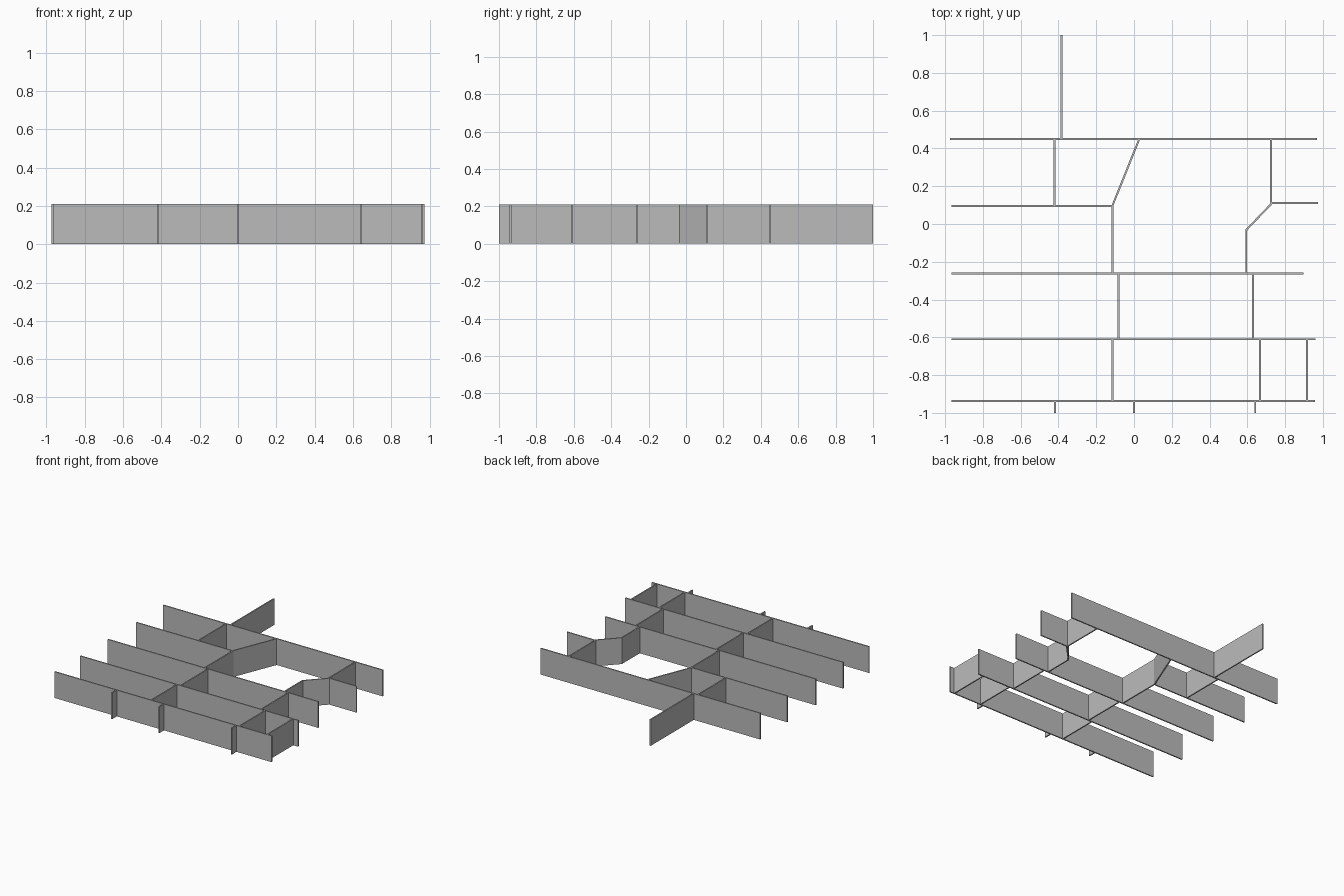
import bpy
import bmesh
from mathutils import Vector

cube = bpy.data.objects.get("Cube")
if cube:
    bpy.data.objects.remove(cube, do_unlink=True)

HEIGHT = 0.21
THICK = 0.01

grey = bpy.data.materials.new("plain_grey")
grey.use_nodes = True
colour = (0.5, 0.5, 0.5, 1)
grey.diffuse_color = colour
grey.node_tree.nodes["Principled BSDF"].inputs["Base Color"].default_value = colour


def wall(name, *path):
    """Upright panel following a plan path, with mitred corners."""
    pts = [Vector(p) for p in path]
    dirs = [(b - a).normalized() for a, b in zip(pts, pts[1:])]
    bm = bmesh.new()
    rings = []
    for i, p in enumerate(pts):
        before, after = dirs[max(i - 1, 0)], dirs[min(i, len(dirs) - 1)]
        n1 = Vector((-before.y, before.x))
        n2 = Vector((-after.y, after.x))
        m = (n1 + n2).normalized()
        off = m * (THICK / 2 / m.dot(n1))
        rings.append([bm.verts.new((*(p + off * s), z))
                      for s, z in ((-1, 0), (1, 0), (1, HEIGHT), (-1, HEIGHT))])
    for a, b in zip(rings, rings[1:]):
        for k in range(4):
            j = (k + 1) % 4
            bm.faces.new((a[k], a[j], b[j], b[k]))
    bm.faces.new(rings[0])
    bm.faces.new(rings[-1][::-1])
    bmesh.ops.recalc_face_normals(bm, faces=bm.faces)
    mesh = bpy.data.meshes.new(name)
    bm.to_mesh(mesh)
    bm.free()
    mesh.materials.append(grey)
    bpy.context.collection.objects.link(bpy.data.objects.new(name, mesh))


# Wall lines running across the plan
REAR, MID, INNER, FRONT = 0.45, -0.262, -0.61, -0.938
wall("rear_long_wall", (-0.975, REAR), (0.97, REAR))
wall("middle_long_wall", (-0.967, MID), (0.897, MID))
wall("inner_long_wall", (-0.967, INNER), (0.962, INNER))
wall("front_long_wall", (-0.967, FRONT), (0.957, FRONT))
wall("right_short_wall", (-0.965, 0.095), (-0.113, 0.095))

# Bent walls around the open space
wall("right_bent_wall", (0.028, REAR), (-0.113, 0.1), (-0.113, MID))
wall("left_bent_wall", (0.974, 0.112), (0.732, 0.112), (0.594, -0.032), (0.594, MID))

# Cross walls between the long walls
wall("rear_stub_wall", (-0.383, REAR), (-0.383, 1.0))
wall("rear_right_cross_wall", (-0.42, 0.095), (-0.42, REAR))
wall("rear_left_cross_wall", (0.725, 0.112), (0.725, REAR))
for side, x in (("right", -0.082), ("left", 0.63)):
    wall(side + "_middle_cross_wall", (x, INNER), (x, MID))
for side, x in (("right", -0.113), ("left", 0.667), ("outer_left", 0.915)):
    wall(side + "_front_cross_wall", (x, FRONT), (x, INNER))

# Short fins on the front
for side, x in (("right", -0.418), ("centre", 0), ("left", 0.642)):
    wall(side + "_front_fin", (x, -1.0), (x, FRONT))
